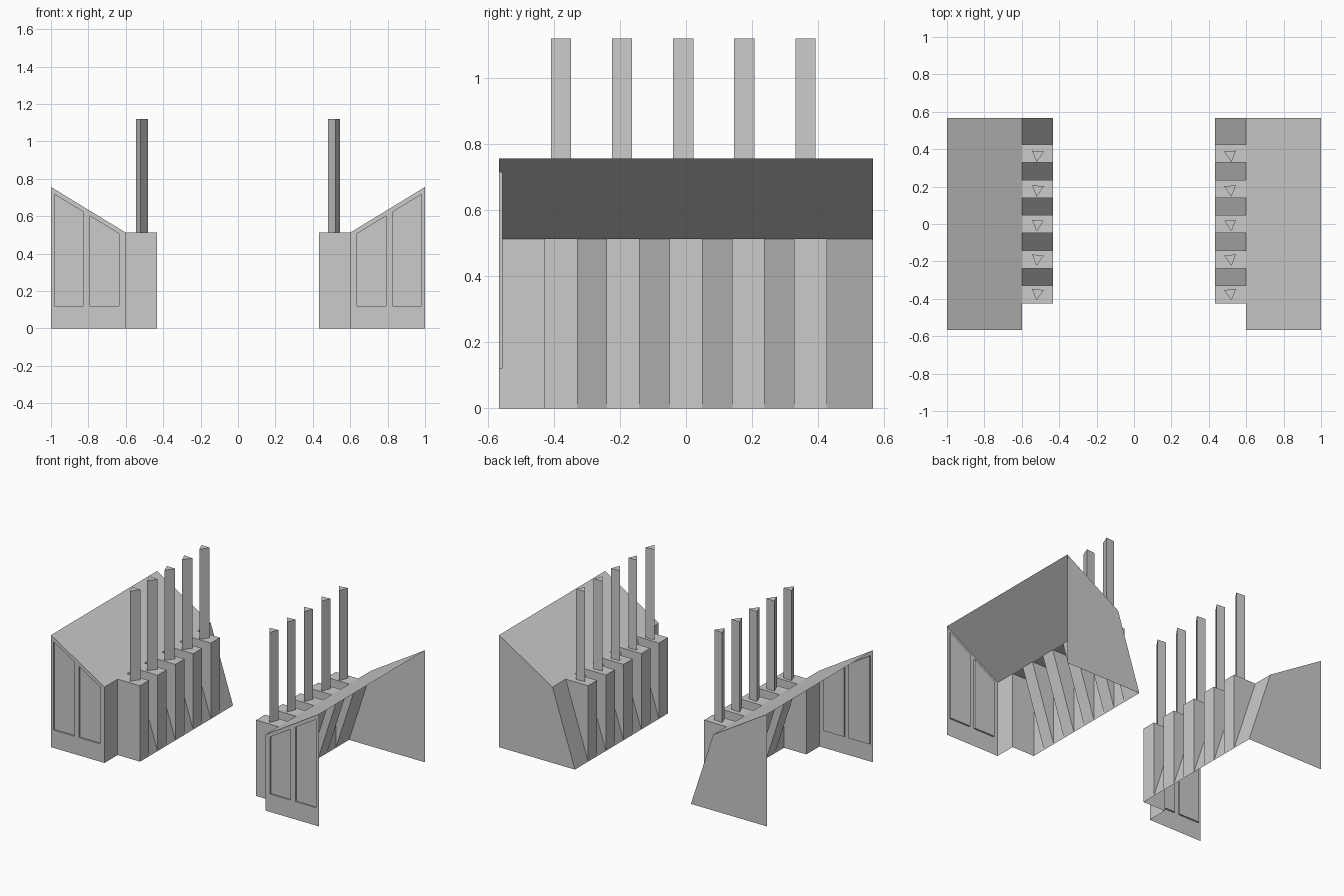
import bpy, bmesh
from mathutils import Vector

if "Cube" in bpy.data.objects:
    bpy.data.objects.remove(bpy.data.objects["Cube"])

X_OUT, X_MID, X_IN = 1.0, 0.6, 0.433     # outer edge, eave, pier face
Z_EAVE, Z_TOP, Z_POLE = 0.512, 0.756, 1.12
Y = 0.566                                # half length
PIERS = [(-0.426, -0.33), (-0.239, -0.142), (-0.049, 0.048), (0.14, 0.236), (0.329, 0.425)]


def roof_z(x):
    return Z_EAVE + (Z_TOP - Z_EAVE) * (x - X_MID) / (X_OUT - X_MID)


def make(name, faces):
    """Sheet object from (points, outward hint) pairs, mirrored across x = 0."""
    bm = bmesh.new()
    for pts, hint in faces:
        f = bm.faces.new([bm.verts.new(p) for p in pts])
        f.normal_update()
        if f.normal.dot(Vector(hint)) < 0:
            f.normal_flip()
    bmesh.ops.remove_doubles(bm, verts=bm.verts[:], dist=1e-5)
    me = bpy.data.meshes.new(name)
    bm.to_mesh(me)
    bm.free()
    ob = bpy.data.objects.new(name, me)
    bpy.context.collection.objects.link(ob)
    mod = ob.modifiers.new("mirror", 'MIRROR')
    mod.use_axis[0] = True
    mod.use_mirror_merge = False
    return ob


# Sloping roof
make("roof", [([(X_OUT, -Y, Z_TOP), (X_OUT, Y, Z_TOP), (X_MID, Y, Z_EAVE), (X_MID, -Y, Z_EAVE)], (0, 0, 1))])

# Back wall with the slanted foot
make("back_wall", [([(X_OUT, Y, 0), (X_OUT, Y, Z_TOP), (X_MID, Y, Z_EAVE), (X_IN, Y, 0)], (0, 1, 0))])

# Front wall with two recessed panels
xs = [X_MID, 0.635, 0.79, 0.825, 0.98, X_OUT]
faces = []
for i in range(5):
    a, b = xs[i], xs[i + 1]
    za = [0, 0.12, roof_z(a) - 0.028, roof_z(a)]
    zb = [0, 0.12, roof_z(b) - 0.028, roof_z(b)]
    for j in range(3):
        cell = [(a, za[j]), (b, zb[j]), (b, zb[j + 1]), (a, za[j + 1])]
        recessed = i in (1, 3) and j == 1
        y = -Y + (0.011 if recessed else 0)
        faces.append(([(x, y, z) for x, z in cell], (0, -1, 0)))
        if recessed:
            cx, cz = (a + b) / 2, sum(z for _, z in cell) / 4
            for (x0, z0), (x1, z1) in zip(cell, cell[1:] + cell[:1]):
                hint = (cx - (x0 + x1) / 2, 0, cz - (z0 + z1) / 2)
                faces.append(([(x0, -Y, z0), (x1, -Y, z1), (x1, y, z1), (x0, y, z0)], hint))
make("front_wall", faces)

# Short upright inner wall at the front
y0 = PIERS[0][0]
make("inner_wall", [([(X_MID, -Y, 0), (X_MID, y0, 0), (X_MID, y0, Z_EAVE), (X_MID, -Y, Z_EAVE)], (-1, 0, 0))])

# Slanted walls between and behind the piers
ends = [p[0] for p in PIERS[1:]] + [Y]
make("slanted_walls", [([(X_IN, p[1], 0), (X_IN, e, 0), (X_MID, e, Z_EAVE), (X_MID, p[1], Z_EAVE)], (-1, 0, 1))
                       for p, e in zip(PIERS, ends)])

# Hollow piers: upright face, top and side cheeks
faces = []
for k, (a, b) in enumerate(PIERS):
    faces.append(([(X_IN, a, 0), (X_IN, b, 0), (X_IN, b, Z_EAVE), (X_IN, a, Z_EAVE)], (-1, 0, 0)))
    faces.append(([(X_IN, a, Z_EAVE), (X_IN, b, Z_EAVE), (X_MID, b, Z_EAVE), (X_MID, a, Z_EAVE)], (0, 0, 1)))
    cheek = [(X_IN, 0), (X_IN, Z_EAVE), (X_MID, Z_EAVE)]
    first = cheek + [(X_MID, 0)] if k == 0 else cheek
    faces.append(([(x, a, z) for x, z in first], (0, -1, 0)))
    faces.append(([(x, b, z) for x, z in cheek], (0, 1, 0)))
make("piers", faces)

# Three-sided poles on the piers
tri = [(0.545, 0.03), (0.482, 0.025), (0.521, -0.031)]
for k in range(5):
    yc = -0.378 + 0.185 * k
    ring = [(x, yc + y) for x, y in tri]
    cx, cy = sum(p[0] for p in ring) / 3, sum(p[1] for p in ring) / 3
    faces = [([(x, y, Z_POLE) for x, y in ring], (0, 0, 1))]
    for p, q in zip(ring, ring[1:] + ring[:1]):
        hint = ((p[0] + q[0]) / 2 - cx, (p[1] + q[1]) / 2 - cy, 0)
        faces.append(([(*p, Z_EAVE), (*q, Z_EAVE), (*q, Z_POLE), (*p, Z_POLE)], hint))
    make(f"pole_{k + 1}", faces)
